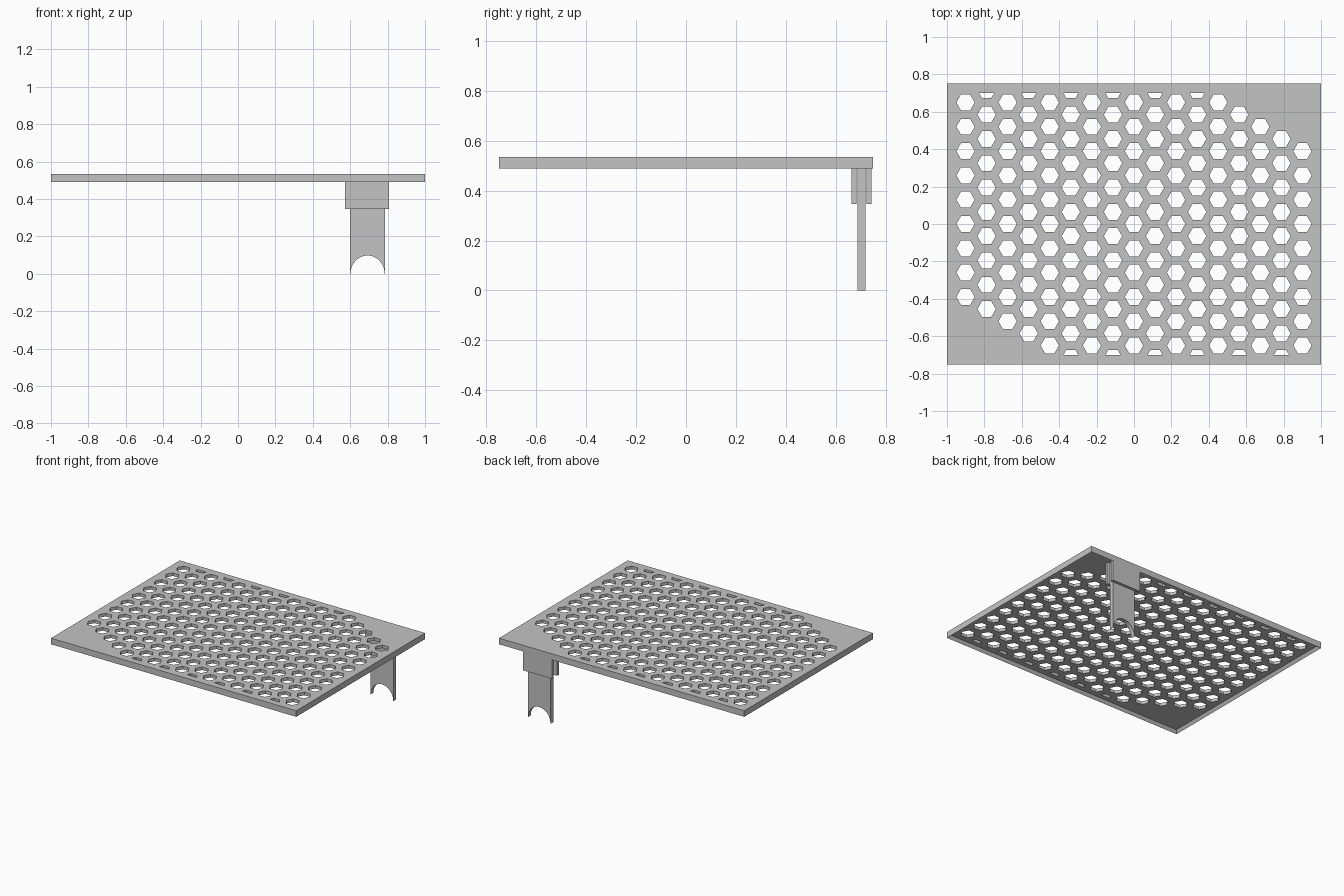
import bpy
import bmesh
import math
from mathutils import Vector

cube = bpy.data.objects.get("Cube")
if cube:
    bpy.data.objects.remove(cube, do_unlink=True)

grey = bpy.data.materials.new("plain_grey")
grey.use_nodes = True
colour = (0.55, 0.55, 0.55, 1)
grey.diffuse_color = colour
grey.node_tree.nodes["Principled BSDF"].inputs["Base Color"].default_value = colour

TOP, UNDER = 0.535, 0.49      # panel heights
CEILING = 0.512               # underside of the perforated sheet
PITCH, HEX_R = 0.13, 0.049    # honeycomb spacing and hole radius
HOLE_LIMIT = 0.70             # holes are cut off at this y


def finish(bm, name):
    bmesh.ops.recalc_face_normals(bm, faces=bm.faces)
    mesh = bpy.data.meshes.new(name)
    bm.to_mesh(mesh)
    bm.free()
    mesh.materials.append(grey)
    obj = bpy.data.objects.new(name, mesh)
    bpy.context.collection.objects.link(obj)
    return obj


def prism(bm, points, along):
    """Extrude a closed outline of 3D points along a vector."""
    face = bm.faces.new([bm.verts.new(p) for p in points])
    side = bmesh.ops.extrude_face_region(bm, geom=[face])["geom"]
    bmesh.ops.translate(bm, vec=along, verts=[v for v in side if isinstance(v, bmesh.types.BMVert)])


def box(bm, x0, x1, y0, y1, z0, z1):
    prism(bm, [(x0, y0, z0), (x1, y0, z0), (x1, y1, z0), (x0, y1, z0)], Vector((0, 0, z1 - z0)))


# Panel: a shallow tray, open underneath with a thin rim
bm = bmesh.new()
box(bm, -1, 1, -0.75, 0.75, UNDER, TOP)
bm.normal_update()
under = [f for f in bm.faces if f.calc_center_median().z < UNDER + 0.001]
bmesh.ops.recalc_face_normals(bm, faces=bm.faces)
bmesh.ops.inset_region(bm, faces=under, thickness=0.022)
bmesh.ops.translate(bm, vec=(0, 0, CEILING - UNDER), verts=under[0].verts)
panel = finish(bm, "perforated_panel")

# Honeycomb holes, leaving two opposite corners solid
bm = bmesh.new()
for col in range(-8, 9):
    x = col * PITCH * math.sqrt(3) / 2
    for row in range(-6, 7):
        y = (row + 0.5 * (col % 2)) * PITCH
        if abs(y) > 0.72 or abs(y + col * PITCH / 2) > 0.92:
            continue
        ring = [(x + HEX_R * math.cos(i * math.pi / 3),
                 y + HEX_R * math.sin(i * math.pi / 3), 0.4) for i in range(6)]
        prism(bm, ring, Vector((0, 0, 0.3)))
for s in (-1, 1):
    bmesh.ops.bisect_plane(bm, geom=bm.verts[:] + bm.edges[:] + bm.faces[:],
                           plane_co=(0, s * HOLE_LIMIT, 0), plane_no=(0, s, 0), clear_outer=True)
    bmesh.ops.holes_fill(bm, edges=[e for e in bm.edges if e.is_boundary], sides=0)
cutter = finish(bm, "hole_cutter")
cutter.hide_render = True

cut = panel.modifiers.new("holes", "BOOLEAN")
cut.operation = "DIFFERENCE"
cut.solver = "EXACT"
cut.object = cutter
bpy.context.view_layer.objects.active = panel
bpy.ops.object.modifier_apply(modifier=cut.name)
bpy.data.objects.remove(cutter, do_unlink=True)

# Leg socket: two plates with a slot between them
for name, y0, y1 in (("socket_front_plate", 0.664, 0.684), ("socket_back_plate", 0.724, 0.744)):
    bm = bmesh.new()
    box(bm, 0.572, 0.807, y0, y1, 0.347, CEILING)
    finish(bm, name)

# Leg: flat strip with an arched notch at its foot
left, right, notch = 0.599, 0.786, 0.0915
middle = (left + right) / 2
outline = [(left, 0), (left, CEILING), (right, CEILING), (right, 0)]
outline += [(middle + notch * math.cos(a), 0.098 * math.sin(a))
            for a in (i * math.pi / 24 for i in range(25))]
bm = bmesh.new()
prism(bm, [(x, 0.688, z) for x, z in outline], Vector((0, 0.032, 0)))
finish(bm, "notched_leg")
